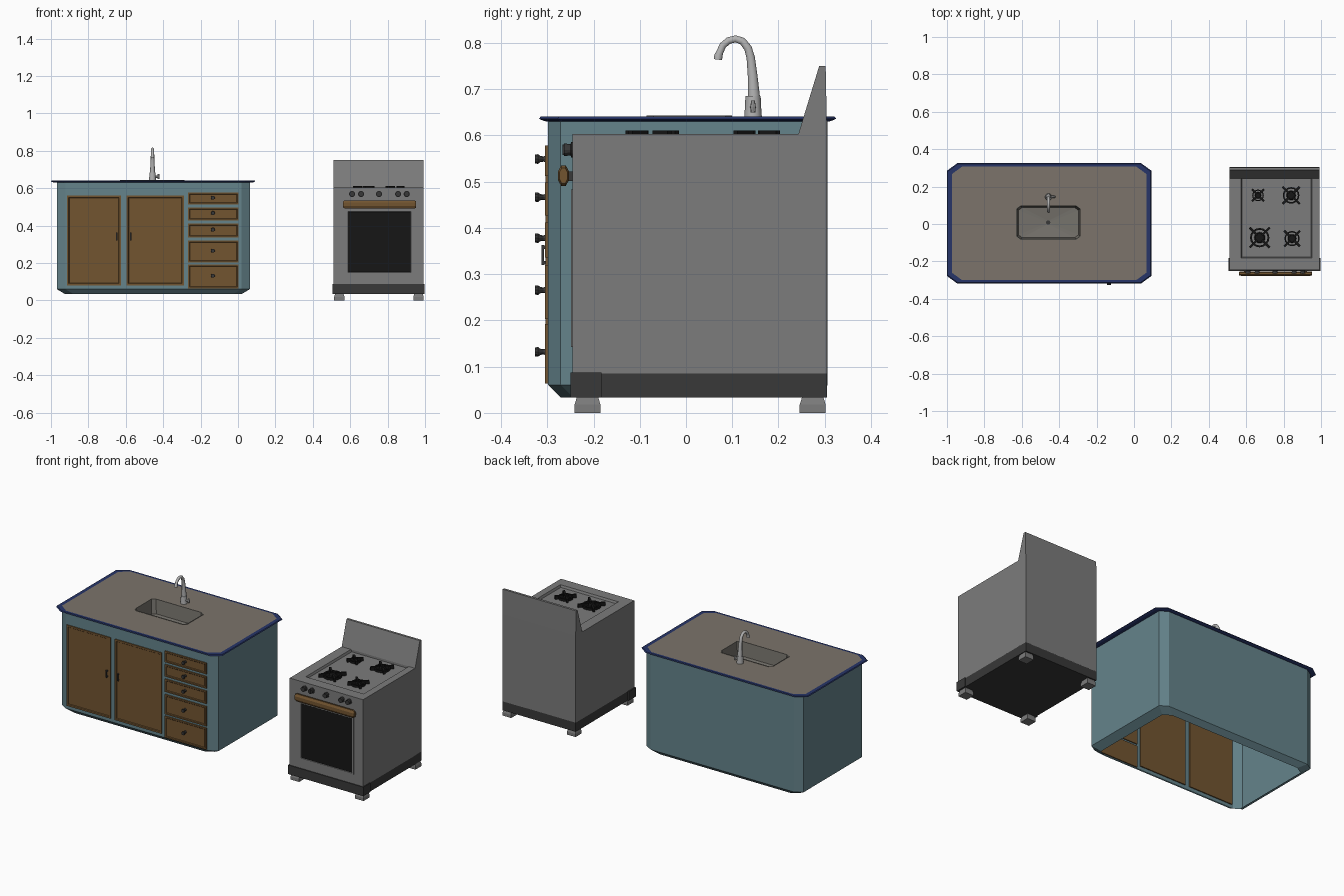
import bpy, math
from mathutils import Vector

if "Cube" in bpy.data.objects:
    bpy.data.objects.remove(bpy.data.objects["Cube"])


def material(name, rgb):
    m = bpy.data.materials.new(name)
    m.diffuse_color = (*rgb, 1)
    m.use_nodes = True
    m.node_tree.nodes["Principled BSDF"].inputs["Base Color"].default_value = m.diffuse_color
    return m


TEAL = material("teal_paint", (0.13, 0.23, 0.26))
WOOD = material("wood", (0.17, 0.09, 0.03))
NAVY = material("navy_trim", (0.02, 0.035, 0.14))
STONE = material("stone_top", (0.2, 0.175, 0.145))
STEEL = material("stove_grey", (0.2, 0.2, 0.2))
SINK = material("sink_grey", (0.18, 0.17, 0.15))
CHROME = material("chrome", (0.45, 0.45, 0.45))
DARK = material("dark_grey", (0.04, 0.04, 0.04))
BLACK = material("black", (0.008, 0.008, 0.008))


def loft(name, rings, mat, bottom=True, top=True, smooth=False):
    """Skin equal-length rings; optional end caps."""
    n = len(rings[0])
    verts = [p for r in rings for p in r]
    faces = []
    for k in range(len(rings) - 1):
        for i in range(n):
            j = (i + 1) % n
            faces.append((k*n + i, k*n + j, (k+1)*n + j, (k+1)*n + i))
    sides = len(faces)
    if bottom:
        faces.append(tuple(reversed(range(n))))
    if top:
        faces.append(tuple(range(len(verts) - n, len(verts))))
    me = bpy.data.meshes.new(name)
    me.from_pydata(verts, [], faces)
    me.materials.append(mat)
    for p in me.polygons[:sides]:
        p.use_smooth = smooth
    ob = bpy.data.objects.new(name, me)
    bpy.context.collection.objects.link(ob)
    return ob


def octagon(box, z, inset=(0, 0), cut=(0.045, 0.027)):
    """Rectangle with clipped corners at height z."""
    x0, x1, y0, y1 = box
    x0, x1, y0, y1 = x0 + inset[0], x1 - inset[0], y0 + inset[1], y1 - inset[1]
    a, b = cut
    return [(x0+a, y0, z), (x1-a, y0, z), (x1, y0+b, z), (x1, y1-b, z),
            (x1-a, y1, z), (x0+a, y1, z), (x0, y1-b, z), (x0, y0+b, z)]


def rect(x0, x1, y0, y1, z):
    return [(x0, y0, z), (x1, y0, z), (x1, y1, z), (x0, y1, z)]


def box(name, x0, x1, y0, y1, z0, z1, mat):
    return loft(name, [rect(x0, x1, y0, y1, z0), rect(x0, x1, y0, y1, z1)], mat)


def panel(name, x0, x1, z0, z1, back, front, inset, recess, mat):
    """Front-facing panel with a framed, recessed centre."""
    def r(y, d):
        return [(x0+d, y, z0+d), (x1-d, y, z0+d), (x1-d, y, z1-d), (x0+d, y, z1-d)]
    return loft(name, [r(back, 0), r(front, 0), r(front, inset),
                       r(front + recess, inset + 0.003)], mat)


def lathe(name, loc, profile, mat, axis="z", n=12, caps=True, smooth=False):
    """Profile of (radius, height) turned about an axis through loc."""
    rings = []
    for r, h in profile:
        ring = []
        for i in range(n):
            t = 2 * math.pi * i / n
            c, s = r * math.cos(t), r * math.sin(t)
            off = {"z": (c, s, h), "-y": (c, -h, s), "x": (h, c, s)}[axis]
            ring.append(tuple(Vector(loc) + Vector(off)))
        rings.append(ring)
    return loft(name, rings, mat, caps, caps, smooth)


# Cabinet: open-bottomed shell with clipped corners
body = (-0.968, 0.063, -0.298, 0.306)
loft("cabinet_body", [octagon(body, 0.033, (0.045, 0.027)), octagon(body, 0.06),
                      octagon(body, 0.632)], TEAL, False, False)

# Worktop: navy edge, stone surface, sink basin
slab = (-1.0, 0.093, -0.318, 0.325)
hole = (-0.63, -0.285, -0.085, 0.1)
hc = (0.02, 0.015)
edge = (0.055, 0.04)
loft("worktop_edge", [octagon(body, 0.630), octagon(slab, 0.631, (0.012, 0.012), edge),
                      octagon(slab, 0.636, cut=edge), octagon(slab, 0.641, (0.004, 0.004), edge),
                      octagon(slab, 0.641, (0.026, 0.018), edge)], NAVY, False, False)
loft("worktop_surface", [octagon(slab, 0.641, (0.026, 0.018), edge),
                         octagon(hole, 0.641, cut=hc)], STONE, False, False)
drain = (-0.469, -0.449, -0.002, 0.018)
loft("sink_basin", [octagon(hole, 0.641, cut=hc), octagon(hole, 0.643, cut=hc),
                    octagon(hole, 0.643, (0.004, 0.004), hc),
                    octagon(hole, 0.56, (0.012, 0.012), hc),
                    octagon(drain, 0.552, cut=(0.006, 0.006))], SINK, False, True)
lathe("sink_drain", (-0.459, 0.008, 0.552), [(0.012, 0), (0.012, 0.003), (0.008, 0.003)], DARK)

# Cabinet doors with pull handles
for side, x0, x1, hx in (("left", -0.915, -0.625, -0.648), ("right", -0.597, -0.29, -0.573)):
    panel(side + "_door", x0, x1, 0.08, 0.56, -0.292, -0.304, 0.010, 0.004, WOOD)
    box(side + "_door_handle", hx-0.004, hx+0.004, -0.312, -0.307, 0.32, 0.363, DARK)
    for z in (0.325, 0.358):
        box(side + "_handle_post", hx-0.003, hx+0.003, -0.309, -0.299, z-0.004, z+0.004, DARK)

# Drawers with turned knobs
for i, (z0, z1) in enumerate(((0.064, 0.192), (0.203, 0.32), (0.336, 0.412),
                              (0.427, 0.498), (0.512, 0.578))):
    panel(f"drawer_{i+1}", -0.268, 0.004, z0, z1, -0.292, -0.305, 0.008, 0.003, WOOD)
    lathe(f"drawer_knob_{i+1}", (-0.134, -0.300, (z0+z1)/2 + 0.004),
          [(0.009, 0), (0.006, 0.008), (0.007, 0.015), (0.011, 0.020), (0.010, 0.027)],
          DARK, "-y", 10)

# Faucet: base, swan neck, lever
FX = -0.457
lathe("faucet_base", (FX, 0.145, 0.641), [(0.019, 0), (0.0175, 0.02), (0.0165, 0.044)],
      CHROME, smooth=True)
path = [(0.147, 0.68, 0.014), (0.144, 0.73, 0.011), (0.140, 0.768, 0.0095),
        (0.134, 0.789, 0.009), (0.122, 0.804, 0.0085), (0.107, 0.809, 0.008),
        (0.092, 0.805, 0.008), (0.080, 0.795, 0.008), (0.073, 0.78, 0.008),
        (0.070, 0.772, 0.0095), (0.069, 0.764, 0.0095)]
rings = []
for i, (y, z, r) in enumerate(path):
    a, b = path[max(i-1, 0)], path[min(i+1, len(path)-1)]
    t = Vector((0, b[0]-a[0], b[1]-a[1])).normalized()
    v = t.cross(Vector((1, 0, 0)))
    rings.append([tuple(Vector((FX + r*math.cos(k*math.pi/5), y, z)) + v*r*math.sin(k*math.pi/5))
                  for k in range(10)])
loft("faucet_neck", rings, CHROME, smooth=True)
lathe("faucet_lever_stem", (FX, 0.145, 0.661), [(0.007, 0.01), (0.006, 0.032)], CHROME, "x", 8)
lathe("faucet_lever", (FX+0.032, 0.145, 0.65), [(0.005, 0), (0.006, 0.012), (0.004, 0.026)],
      CHROME, n=8)

# Stove body with sunken cooktop
X0, X1, Y0, Y1 = 0.511, 0.993, -0.245, 0.305
CX = (X0 + X1) / 2
loft("stove_body", [rect(X0, X1, Y0, Y1, 0.085), rect(X0, X1, Y0, Y1, 0.603),
                    rect(0.572, 0.952, -0.182, 0.243, 0.603),
                    rect(0.577, 0.947, -0.177, 0.243, 0.590)], STEEL)

# Sloping backsplash
prof = [(0.243, 0.603), (0.305, 0.603), (0.302, 0.75), (0.288, 0.75)]
loft("backsplash", [[(x, y, z) for y, z in prof] for x in (X0, X1)], STEEL)

# Plinth and feet
box("plinth_rear", X0, X1, -0.183, Y1, 0.033, 0.087, DARK)
box("plinth_front", 0.504, 0.998, -0.250, -0.183, 0.033, 0.087, DARK)
for x in (0.542, 0.965):
    for y in (-0.213, 0.274):
        loft("stove_foot", [rect(x-d, x+d, y-d, y+d, z) for d, z in
                            ((0.028, 0), (0.028, 0.018), (0.023, 0.034))], STEEL)

# Oven window
panel("oven_window_frame", 0.58, 0.932, 0.142, 0.483, -0.242, -0.249, 0.008, 0.004, STEEL)
box("oven_glass", 0.589, 0.923, -0.2465, -0.24, 0.151, 0.474, BLACK)

# Oven handle with tapered ends and brackets
oct8 = [(math.cos((k+0.5)*math.pi/4), math.sin((k+0.5)*math.pi/4)) for k in range(8)]
loft("oven_handle", [[(x, -0.265 + 0.013*s*c, 0.513 + 0.024*s*d) for c, d in oct8]
                     for x, s in ((0.562, 0.75), (0.572, 1), (0.943, 1), (0.953, 0.75))], WOOD)
for x in (0.60, 0.914):
    box("handle_bracket", x-0.012, x+0.012, -0.262, -0.242, 0.502, 0.522, DARK)

# Control knobs
for i, x in enumerate((0.61, 0.658, 0.754, 0.856, 0.902)):
    lathe(f"control_knob_{i+1}", (x, -0.243, 0.569),
          [(0.017, 0), (0.017, 0.005), (0.012, 0.007), (0.014, 0.021)], DARK, "-y", 12)
    box(f"knob_grip_{i+1}", x-0.003, x+0.003, -0.267, -0.262, 0.558, 0.580, DARK)

# Burners: cap, ring and four diagonal grate arms
for i, (x, y, r) in enumerate(((0.663, 0.153, 0.042), (0.84, 0.153, 0.060),
                               (0.672, -0.073, 0.070), (0.845, -0.078, 0.055))):
    tag = f"_{i+1}"
    lathe("burner_cap" + tag, (x, y, 0.589), [(r*0.42, 0), (r*0.42, 0.008), (r*0.34, 0.012)],
          BLACK, n=16)
    lathe("burner_ring" + tag, (x, y, 0.589),
          [(r*0.74, 0), (r*0.74, 0.014), (r*0.6, 0.014), (r*0.6, 0)], BLACK, n=16, caps=False)
    for k in range(4):
        arm = box("grate_arm" + tag, r*0.25, r*1.08, -0.006, 0.006, -0.014, 0.006, BLACK)
        arm.location = (x, y, 0.605)
        arm.rotation_euler.z = math.pi/4 + k*math.pi/2
